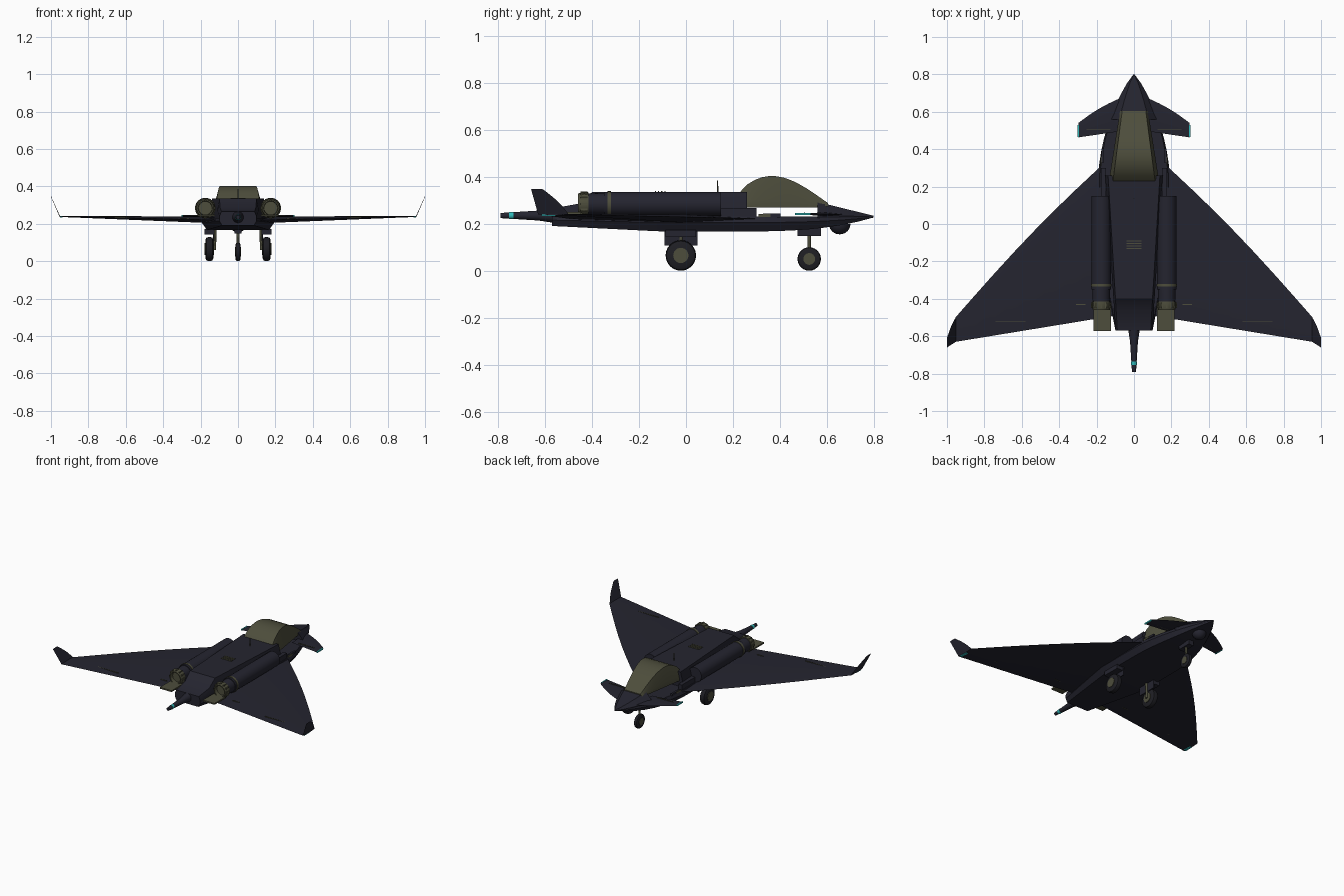
import bpy, bmesh, math
from mathutils import Vector

if "Cube" in bpy.data.objects:
    bpy.data.objects.remove(bpy.data.objects["Cube"], do_unlink=True)


def material(name, red, green, blue):
    paint = bpy.data.materials.new(name)
    paint.use_nodes = True
    color = (red, green, blue, 1)
    paint.diffuse_color = color
    shader = next(n for n in paint.node_tree.nodes if n.type == 'BSDF_PRINCIPLED')
    shader.inputs["Base Color"].default_value = color
    return paint


navy = material("dark navy", .018, .018, .029)
olive = material("dull olive", .075, .075, .045)
black = material("tire black", .013, .013, .017)
cyan = material("cyan light", .03, .5, .5)


def mix(start, end, t):
    return start + (end - start) * t


def steps(count):
    return [i / count for i in range(count + 1)]


def finish(name, bm, paint, smooth=30):
    bmesh.ops.recalc_face_normals(bm, faces=bm.faces)
    mesh = bpy.data.meshes.new(name)
    bm.to_mesh(mesh)
    bm.free()
    mesh.materials.append(paint)
    part = bpy.data.objects.new(name, mesh)
    bpy.context.collection.objects.link(part)
    bpy.ops.object.select_all(action='DESELECT')
    part.select_set(True)
    bpy.context.view_layer.objects.active = part
    bpy.ops.object.shade_smooth_by_angle(angle=math.radians(smooth))


def loft(name, rings, paint, smooth=30):
    """Skin a list of equal-length point rings and cap both ends."""
    bm = bmesh.new()
    rows = [[bm.verts.new(point) for point in ring] for ring in rings]
    for a, b in zip(rows, rows[1:]):
        for i in range(len(a)):
            bm.faces.new((a[i - 1], a[i], b[i], b[i - 1]))
    bm.faces.new(rows[0])
    bm.faces.new(rows[-1])
    finish(name, bm, paint, smooth)


def body(name, rows, paint, low=1, waist=.5, top=.9):
    """Six-sided body; rows are (y, half width, bottom, top)."""
    rings = []
    for y, width, bottom, roof in rows:
        half = [(width * low, y, bottom),
                (width, y, mix(bottom, roof, waist)),
                (width * top, y, roof)]
        rings.append(half + [(-x, y, z) for x, y, z in reversed(half)])
    loft(name, rings, paint)


def blade(name, side, root, tip, paint, bulge=.01):
    """Thin wing from root to tip, each (x, leading y, trailing y, z, thickness)."""
    rings = []
    for t in steps(8):
        x, lead, trail, z, thick = [mix(a, b, t) for a, b in zip(root, tip)]
        lead += bulge * math.sin(math.pi * t)
        ridge = mix(lead, trail, .4)
        rings.append([(side * x, lead, z), (side * x, ridge, z + thick / 2),
                      (side * x, trail, z), (side * x, ridge, z - thick / 2)])
    loft(name, rings, paint, smooth=15)


def turned(name, center, axis, profile, paint, sides=24):
    """Round part; profile is (distance along axis, radius)."""
    along = Vector([float(axis == letter) for letter in 'XYZ'])
    across = along.yzx
    other = along.cross(across)
    angles = [math.tau * i / sides for i in range(sides)]
    loft(name, [[Vector(center) + along * distance
                 + radius * (across * math.cos(a) + other * math.sin(a))
                 for a in angles] for distance, radius in profile], paint)


def box(name, center, size, paint):
    bm = bmesh.new()
    bmesh.ops.create_cube(bm, size=1)
    for vert in bm.verts:
        vert.co = [c + s * p for c, s, p in zip(center, size, vert.co)]
    finish(name, bm, paint)


def wheel(name, x, y, radius, half):
    """Rounded tire with a hub standing proud on both sides."""
    tread = [(half * s, radius * (1 - .24 * s ** 4))
             for s in (-1, -.7, 0, .7, 1)]
    turned(name + "_tire", (x, y, radius), 'X', tread, black)
    hub = [(s * half * 1.15, radius / 2) for s in (-1, 1)]
    turned(name + "_hub", (x, y, radius), 'X', hub, olive)


# Fuselage: hull narrows to the nose by a sine and to the tail by a straight taper
nose_tip, tail_end = .8, -.57


def hull_width(y):
    front = min(1, max(0, nose_tip - y) / .6) ** .85
    return .19 * math.sin(front * math.pi / 2) - .2 * max(0, -.1 - y) + .003


def hull_bottom(y):
    return .167 + .06 * max(0, (y - .2) / .6) ** 3 + .05 * max(0, -.1 - y)


hull_rows = []
for t in steps(20):
    y = mix(tail_end, nose_tip, t)
    hull_rows.append((y, hull_width(y), hull_bottom(y), mix(.232, .23, t)))
body("lower_hull", hull_rows, navy, low=.86, waist=.6, top=.95)

nose_rows = []
for t in steps(5):
    y = mix(.56, nose_tip, t)
    nose_rows.append((y, hull_width(y), mix(.2, .226, t), mix(.293, .234, t)))
body("nose", nose_rows, navy, low=.9, waist=.4, top=.6)

body("dorsal_spine", [(y, mix(.11, .15, (y + .4) / .6), .22, roof) for y, roof in
                      [(.26, .335), (-.4, .335), (-.46, .285), (tail_end, .265)]],
     navy)

# Canopy arches over the open cockpit sill
body("canopy", [(mix(.23, .605, t), mix(.134, .075, t), .27,
                 mix(.335, .288, t) + .087 * math.sin(math.pi * t ** .8))
                for t in steps(12)], olive, waist=.25, top=.84)

# Tail boom with light ring, chin sensor and mast
turned("tail_boom", (0, tail_end, .235), 'Y',
       [(0, .03), (-.06, .021), (-.22, .011)], navy)
turned("tail_light_ring", (0, -.745, .235), 'Y', [(-.01, .015), (.01, .015)], cyan)
turned("chin_sensor", (0, .655, .2), 'Z',
       [(-.045 * math.sin(a), .001 + .045 * math.cos(a))
        for a in [t * math.pi / 2 for t in steps(6)]], navy)
turned("mast", (0, .135, .33), 'Z', [(0, .003), (.055, .002)], olive, sides=8)

# Dorsal vent slats
for t in steps(3):
    box("vent_slat", (0, mix(-.09, -.13, t), .336), (.08, .005, .006), olive)

for side, label in ((1, "left_"), (-1, "right_")):
    # Main wing and upturned winglet
    blade(label + "wing", side, (.1, .38, -.49, .22, .036),
          (.955, -.5, -.63, .24, .006), navy, bulge=.03)
    blade(label + "winglet", side, (.953, -.5, -.63, .24, .008),
          (1, -.61, -.66, .347, .004), navy)
    box(label + "wingtip_light", (side * .945, -.585, .236),
        (.016, .06, .006), cyan)
    box(label + "outer_flap_line", (side * .66, -.52, .235),
        (.16, .004, .006), olive)
    box(label + "inner_flap_line", (side * .285, -.43, .226),
        (.05, .004, .012), olive)

    # Canard
    blade(label + "canard", side, (.08, .67, .495, .24, .016),
          (.298, .54, .463, .242, .008), navy)
    box(label + "canard_light", (side * .298, .497, .242),
        (.007, .066, .009), cyan)
    box(label + "canard_hinge", (side * .19, .505, .243),
        (.13, .003, .008), olive)

    # Engine nacelle, band, petalled nozzle and thrust paddle
    engine_x, engine_z = side * .175, .284
    axis_origin = (engine_x, 0, engine_z)
    turned(label + "nacelle", axis_origin, 'Y',
           [(.15, .052), (-.35, .052), (-.35, .047), (-.43, .045)], navy)
    turned(label + "nacelle_band", axis_origin, 'Y',
           [(-.32, .055), (-.335, .055)], olive)
    turned(label + "nozzle", axis_origin, 'Y',
           [(-.415, .05), (-.435, .052), (-.46, .045), (-.46, .038), (-.435, .036)],
           olive)
    for t in steps(12)[1:]:
        angle = math.tau * t
        box(label + "nozzle_petal",
            (engine_x + .049 * math.cos(angle), -.435,
             engine_z + .049 * math.sin(angle)), (.01, .03, .01), olive)
    box(label + "thrust_paddle", (side * .17, -.51, .246),
        (.092, .125, .01), olive)

    # Cheek fairing ahead of the wing root, and side vent
    box(label + "cheek", (side * .163, .21, .24), (.028, .18, .055), navy)
    box(label + "side_vent", (side * .168, .365, .235), (.014, .075, .016), navy)
    box(label + "vent_trim", (side * .176, .335, .235), (.005, .05, .012), olive)

    # Main landing gear
    gear_x, gear_y = side * .153, -.022
    wheel(label + "main", gear_x, gear_y, radius=.065, half=.022)
    turned(label + "main_strut", (side * .125, gear_y, .06), 'Z',
           [(0, .008), (.12, .01)], olive, sides=12)
    box(label + "gear_bay", (gear_x, gear_y, .158), (.05, .13, .03), navy)
    box(label + "gear_door", (side * .128, gear_y, .14), (.006, .14, .065), navy)

# Nose landing gear
nose_gear_y = .525
wheel("nose", 0, nose_gear_y, radius=.05, half=.014)
turned("nose_strut", (0, nose_gear_y, .09), 'Z', [(0, .007), (.1, .008)],
       olive, sides=12)
box("nose_gear_bay", (0, nose_gear_y, .168), (.04, .1, .04), navy)
